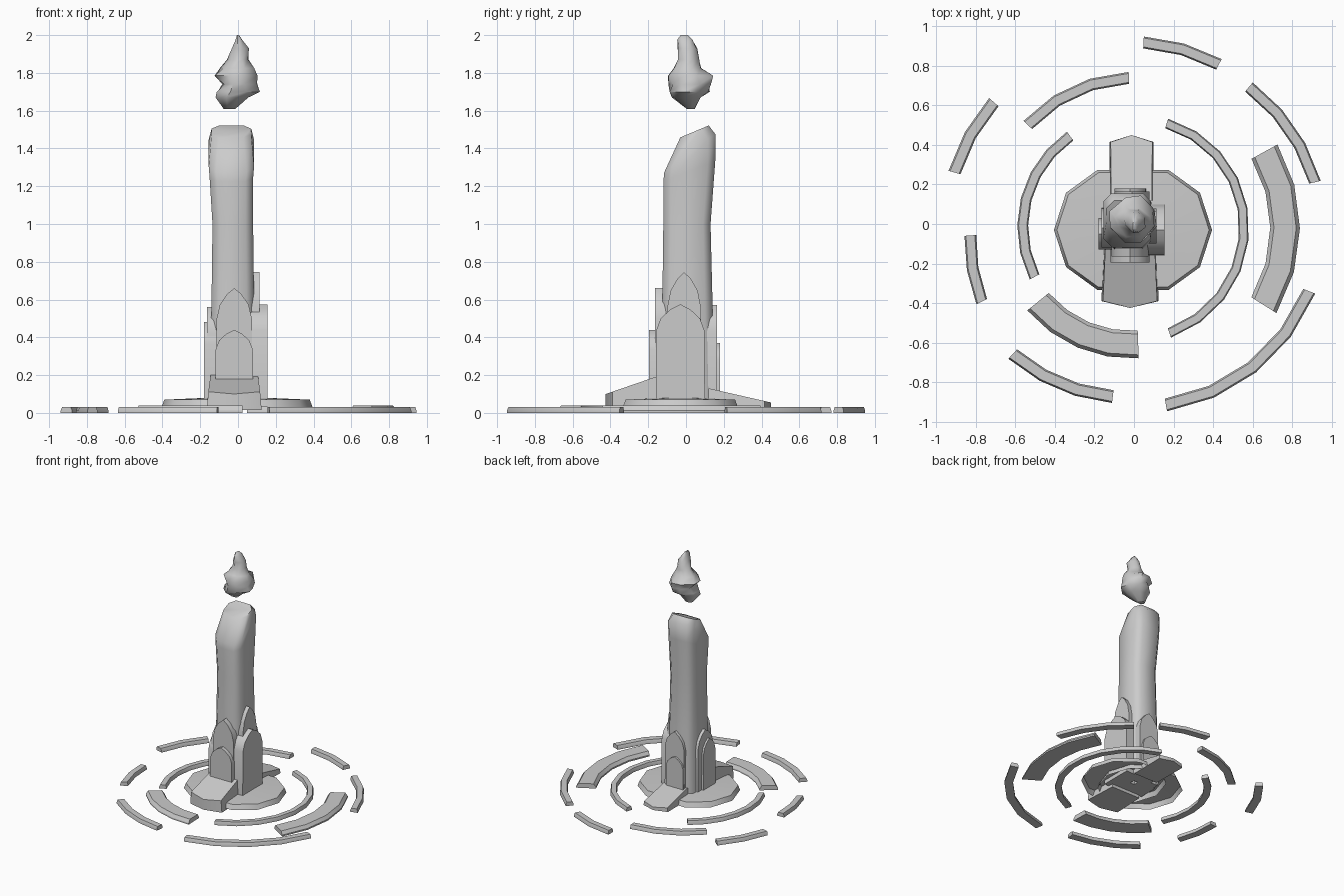
import bpy
import bmesh
import random
from math import radians, sin, cos, pi, ceil
from mathutils import Vector

default_cube = bpy.data.objects.get("Cube")
if default_cube:
    bpy.data.objects.remove(default_cube, do_unlink=True)

stone = bpy.data.materials.new("stone grey")
stone.use_nodes = True
grey = (0.6, 0.6, 0.6, 1.0)
stone.diffuse_color = grey
stone.node_tree.nodes["Principled BSDF"].inputs["Base Color"].default_value = grey


def finish(name, bm, angle=40):
    """Turn the bmesh into a shaded object."""
    bmesh.ops.recalc_face_normals(bm, faces=bm.faces)
    mesh = bpy.data.meshes.new(name)
    bm.to_mesh(mesh)
    bm.free()
    mesh.materials.append(stone)
    obj = bpy.data.objects.new(name, mesh)
    bpy.context.collection.objects.link(obj)
    bpy.ops.object.select_all(action="DESELECT")
    obj.select_set(True)
    bpy.context.view_layer.objects.active = obj
    bpy.ops.object.shade_smooth_by_angle(angle=radians(angle))
    return obj


def loft(name, rings, bottom=True, top=True, closed=True, angle=40):
    """Skin a list of rings that have equal point counts."""
    bm = bmesh.new()
    loops = [[bm.verts.new(p) for p in ring] for ring in rings]
    count = len(loops[0])
    for low, high in zip(loops, loops[1:]):
        for i in range(count):
            j = (i + 1) % count
            bm.faces.new((low[i], low[j], high[j], high[i]))
    if bottom:
        bm.faces.new(loops[0])
    if top:
        bm.faces.new(loops[-1])
    return finish(name, bm, angle)


def chamfered_ring(x0, x1, y0, y1, cut):
    """Rectangle with cut corners, counter-clockwise."""
    return [(x0 + cut, y0), (x1 - cut, y0), (x1, y0 + cut), (x1, y1 - cut),
            (x1 - cut, y1), (x0 + cut, y1), (x0, y1 - cut), (x0, y0 + cut)]


# Main pillar: upright rings, then slanted rings that form the sloping top
sections = [
    (-.15, .09, -.13, .15, .04, 0), (-.14, .085, -.125, .14, .6, 0),
    (-.135, .08, -.12, .13, 1.0, 0), (-.15, .08, -.12, .155, 1.28, .4),
    (-.155, .085, -.115, .155, 1.375, .75), (-.14, .07, -.03, .12, 1.49, .42),
]
pillar_rings = []
for x0, x1, y0, y1, z, slope in sections:
    ring = chamfered_ring(x0, x1, y0, y1, .04)
    middle = (y0 + y1) / 2
    pillar_rings.append([(x, y, z + slope * (y - middle)) for x, y in ring])
loft("pillar", pillar_rings, bottom=False, angle=50)

# Pointed crystals that stand against the pillar
ARCH = [(-1, 0), (1, 0), (.98, .74), (.8, .86), (.4, .95), (0, 1),
        (-.4, .95), (-.8, .86), (-.98, .74)]


def crystal(name, facing, reach, offset, half_width, peak, base=.04):
    """Arch outline extruded outwards along the facing direction."""
    out = Vector((cos(radians(facing)), sin(radians(facing)), 0))
    side = Vector((-out.y, out.x, 0))
    rings = []
    for depth in (.02, reach):
        rings.append([out * depth + side * (offset + u * half_width)
                      + Vector((0, 0, base + v * (peak - base)))
                      for u, v in ARCH])
    return loft(name, rings)


crystal("front_crystal_tall", -90, .165, -.02, .095, .66)
crystal("front_crystal_short", -90, .195, -.02, .1, .44)
crystal("left_crystal_tall", 0, .115, -.01, .09, .745)
crystal("left_crystal_short", 0, .155, -.03, .13, .575)
crystal("back_crystal_tall", 90, .165, .01, .09, .57)
crystal("back_crystal_short", 90, .18, .02, .08, .37)
crystal("right_crystal_tall", 180, .165, .02, .1, .56)
crystal("right_crystal_short", 180, .18, .05, .08, .48)


# Fallen slabs sloping away from the pillar
def slab(name, direction, near, far, x0, x1, flare, z_near, z_far, bottom):
    middle = (x0 + x1) / 2
    shoulder = far - .035
    plan = [(x0, near), (x1, near), (x1 + flare, shoulder),
            (middle, far), (x0 - flare, shoulder)]
    low, high = [], []
    for x, d in plan:
        t = (d - near) / (far - near)
        spread = middle + (x - middle) * 1.06
        low.append((spread, direction * d, bottom))
        high.append((x, direction * d, z_near + t * (z_far - z_near)))
    loft(name, [low, high])


slab("front_slab", -1, .12, .425, -.145, .105, .012, .205, .1, .015)
slab("back_slab", 1, .12, .45, -.115, .09, .003, .13, .055, .03)


# Two overlapping base stones, hollow underneath
def base_stone(name, x):
    rings = []
    for radius, z in ((.32, .03), (.305, .07), (.12, .078)):
        rings.append([(x + radius * cos(i * pi / 5), -.03 + radius * sin(i * pi / 5), z)
                      for i in range(10)])
    loft(name, rings, bottom=False, angle=35)


base_stone("base_stone_left", .075)
base_stone("base_stone_right", -.085)

# Broken rings on the ground: start angle, end angle, start radius, end radius, width
arcs = [
    (72, -72, .535, .58, .05), (126, 208, .55, .57, .055),
    (92, 137, .74, .735, .06), (29, -32, .755, .775, .15),
    (219, 272, .625, .61, .14), (87, 62, .92, .915, .06),
    (50, 13, .905, .94, .06), (-21, -80, .95, .93, .065),
    (227, 263, .9, .88, .065), (184, 207, .83, .865, .06),
    (139, 164, .94, .945, .063),
]
for number, (start, end, r0, r1, width) in enumerate(arcs, 1):
    steps = max(2, ceil(abs(end - start) / 16))
    thick = .038 if width > .1 else .032
    rings = []
    for i in range(steps + 1):
        t = i / steps
        a = radians(start + t * (end - start))
        r = r0 + t * (r1 - r0)
        half = width / 2
        profile = [(r - half, 0), (r + half, 0), (r + half, .012),
                   (r + half * .75, thick), (r - half * .75, thick), (r - half, .012)]
        rings.append([(d * cos(a), d * sin(a), z) for d, z in profile])
    loft(f"ground_ring_piece_{number}", rings, angle=30)

# Floating flame with a lumpy surface
random.seed(4)
flame = [
    (-.075, -.01, 0, .05, 1.61), (-.115, .06, -.075, .09, 1.67),
    (-.11, .115, -.085, .13, 1.70), (-.09, .105, -.09, .14, 1.74),
    (-.12, .11, -.09, .14, 1.785), (-.095, .09, -.07, .09, 1.825),
    (-.055, .06, -.045, .075, 1.87), (-.035, .06, -.05, .06, 1.93),
    (-.015, .025, -.045, .035, 1.975), (-.006, .006, -.03, .01, 2.0),
]
flame_rings = []
for x0, x1, y0, y1, z in flame:
    cx, cy = (x0 + x1) / 2, (y0 + y1) / 2
    ring = []
    for x, y in chamfered_ring(x0, x1, y0, y1, min(x1 - x0, y1 - y0) * .33):
        k = random.uniform(.8, 1.06)
        ring.append((cx + (x - cx) * k, cy + (y - cy) * k, z))
    flame_rings.append(ring)
loft("flame", flame_rings, angle=60)
